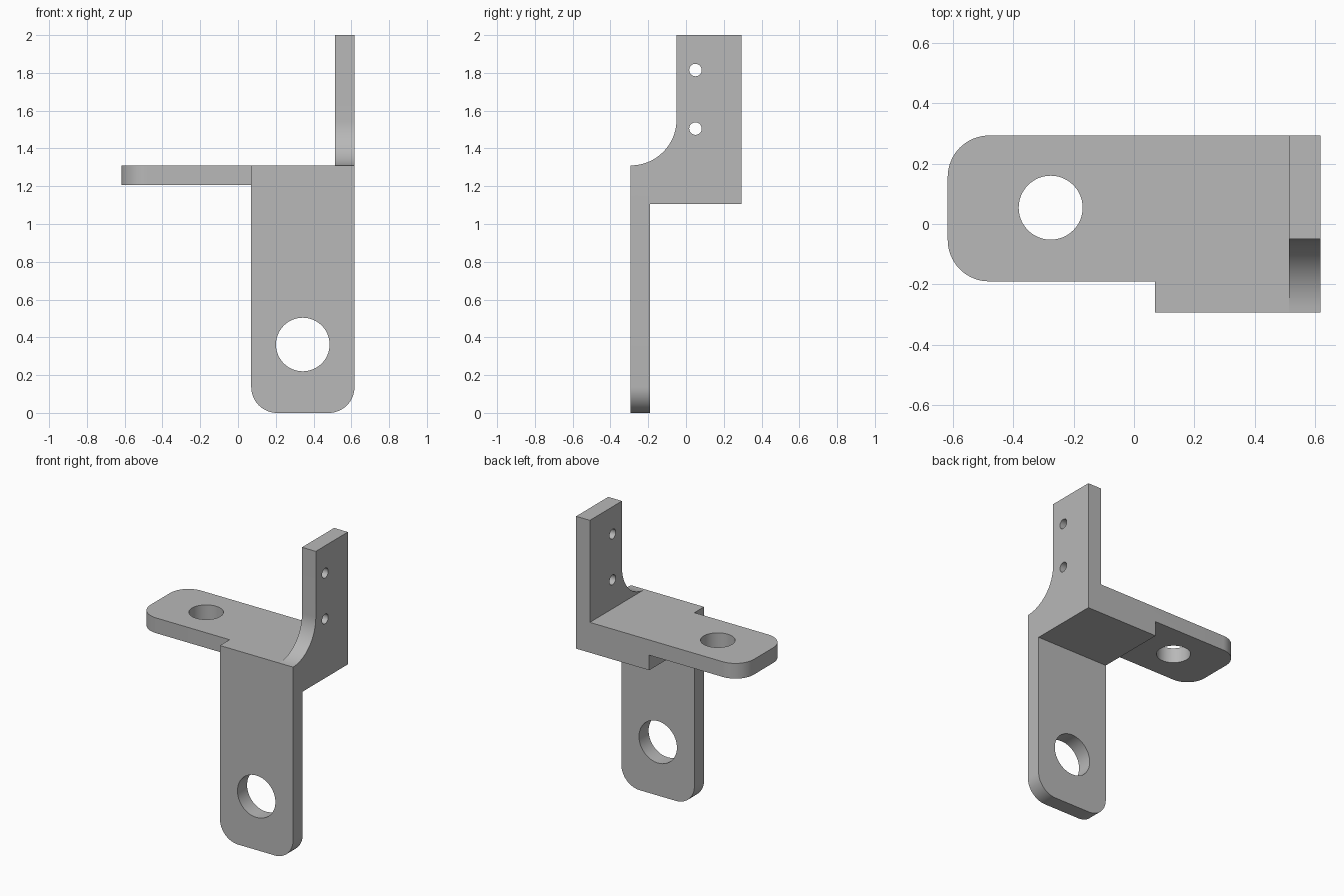
import bpy, bmesh, math
from mathutils import Vector

if "Cube" in bpy.data.objects:
    bpy.data.objects.remove(bpy.data.objects["Cube"], do_unlink=True)

# Overall limits and shared sizes
X, Y = 0.617, 0.293
T = 0.103                 # sheet thickness
STEP = 0.07               # left edge of the front plate
TOP, UNDER = 1.31, 1.105  # block top and underside
R = 0.137                 # rounded corner radius

steel = bpy.data.materials.new("grey steel")
steel.use_nodes = True
steel.diffuse_color = (0.48, 0.48, 0.48, 1)
steel.node_tree.nodes["Principled BSDF"].inputs["Base Color"].default_value = (0.48, 0.48, 0.48, 1)


def arc(cx, cy, r, start, end, n=16):
    angles = [math.radians(start + (end - start) * i / n) for i in range(n + 1)]
    return [(cx + r * math.cos(a), cy + r * math.sin(a)) for a in angles]


def prism(name, profile, axis, low, high):
    """Extrude a 2D profile along one axis."""
    place = {"x": lambda p, d: (d, p[0], p[1]),
             "y": lambda p, d: (p[0], d, p[1]),
             "z": lambda p, d: (p[0], p[1], d)}[axis]
    bm = bmesh.new()
    face = bm.faces.new([bm.verts.new(place(p, low)) for p in profile])
    new = bmesh.ops.extrude_face_region(bm, geom=[face])["geom"]
    shift = Vector(place((0, 0), high - low))
    bmesh.ops.translate(bm, vec=shift, verts=[v for v in new if isinstance(v, bmesh.types.BMVert)])
    bmesh.ops.recalc_face_normals(bm, faces=bm.faces)
    mesh = bpy.data.meshes.new(name)
    bm.to_mesh(mesh)
    bm.free()
    mesh.materials.append(steel)
    obj = bpy.data.objects.new(name, mesh)
    bpy.context.collection.objects.link(obj)
    return obj


def combine(body, other, operation):
    """Apply a boolean and remove the second solid."""
    mod = body.modifiers.new(operation.lower(), "BOOLEAN")
    mod.operation, mod.solver, mod.object = operation, "EXACT", other
    bpy.context.view_layer.objects.active = body
    bpy.ops.object.modifier_apply(modifier=mod.name)
    bpy.data.objects.remove(other, do_unlink=True)


def drill(body, axis, cx, cy, r, low, high):
    combine(body, prism("drill", arc(cx, cy, r, 0, 360, 48)[:-1], axis, low, high), "DIFFERENCE")


# Hanging front plate with rounded lower corners
bracket = prism("angle_bracket",
                arc(STEP + R, R, R, 180, 270) + arc(X - R, R, R, 270, 360) + [(X, TOP), (STEP, TOP)],
                "y", -Y, T - Y)

# Thick centre block
inner = T - Y
block = prism("centre_block", [(STEP, inner), (X, inner), (X, Y), (STEP, Y)], "z", UNDER, TOP)

# Side arm with rounded outer corners
arm = prism("side_arm",
            [(STEP, inner), (STEP, Y)] + arc(R - X, Y - R, R, 90, 180) + arc(R - X, inner + R, R, 180, 270),
            "z", TOP - T, TOP)

# Upright tab with a concave fillet towards the front
fillet = 0.243
upright = prism("upright_tab",
                arc(-Y, TOP + fillet, fillet, -90, 0, 24)
                + [(fillet - Y, 2), (Y, 2), (Y, UNDER), (-Y, UNDER)],
                "x", X - T, X)

for part in (block, arm, upright):
    combine(bracket, part, "UNION")

# Bolt holes and screw holes
drill(bracket, "y", 0.343, 0.362, 0.142, -0.5, 0)
drill(bracket, "z", -0.276, 0.054, 0.106, 1, 1.5)
for z in (1.505, 1.815):
    drill(bracket, "x", 0.05, z, 0.033, 0.4, 0.8)

# Merge flat faces left by the joins
bm = bmesh.new()
bm.from_mesh(bracket.data)
bmesh.ops.remove_doubles(bm, verts=bm.verts, dist=0.0002)
bmesh.ops.dissolve_limit(bm, angle_limit=math.radians(0.5), verts=bm.verts, edges=bm.edges)
bm.to_mesh(bracket.data)
bm.free()

bpy.ops.object.select_all(action="DESELECT")
bracket.select_set(True)
bpy.context.view_layer.objects.active = bracket
bpy.ops.object.shade_smooth_by_angle(angle=math.radians(30))
